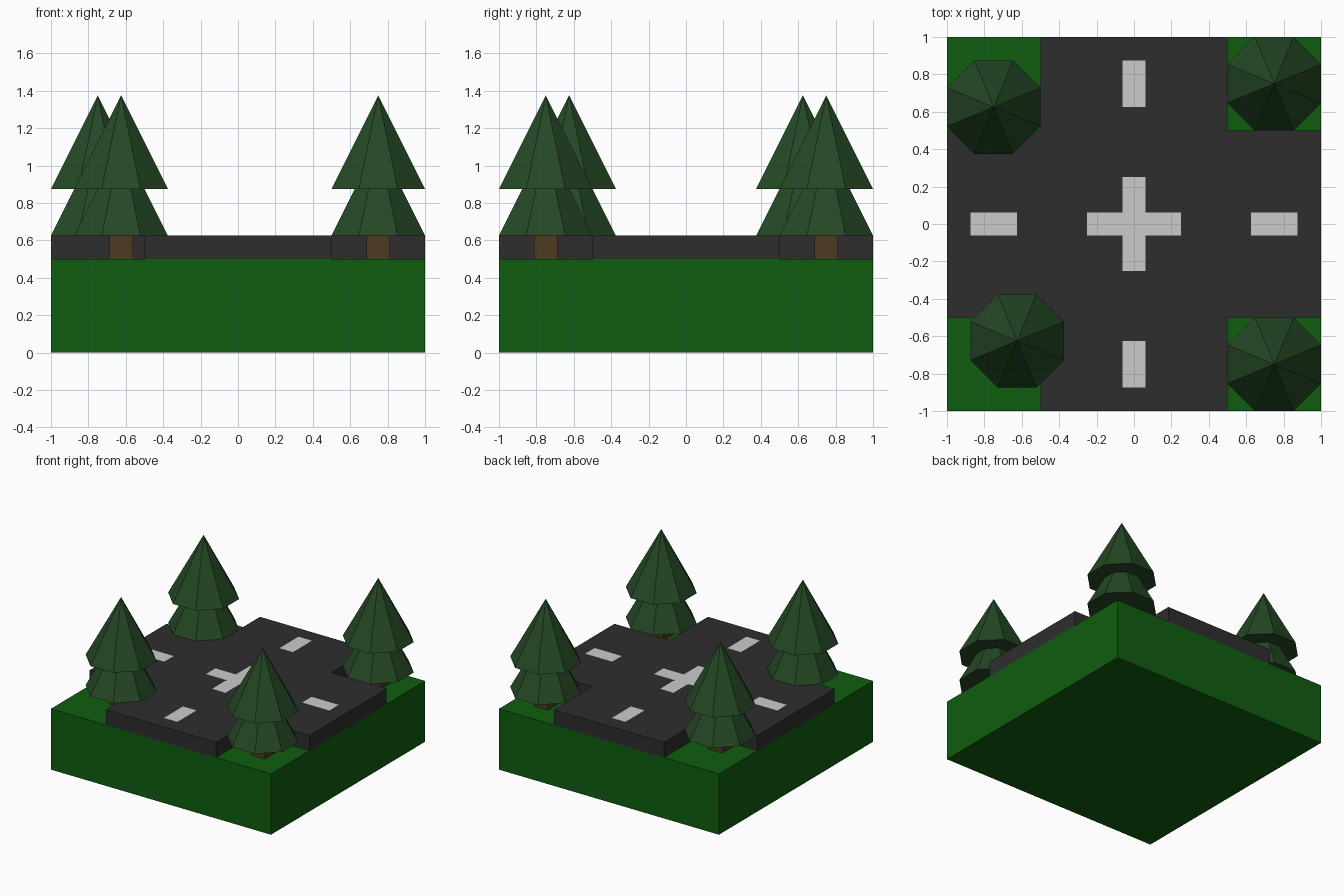
import bpy, bmesh, math

if "Cube" in bpy.data.objects:
    bpy.data.objects.remove(bpy.data.objects["Cube"])


def material(name, rgb):
    m = bpy.data.materials.new(name)
    m.diffuse_color = (*rgb, 1)
    m.use_nodes = True
    m.node_tree.nodes["Principled BSDF"].inputs["Base Color"].default_value = m.diffuse_color
    return m


GRASS = material("grass green", (0.005, 0.11, 0.005))
ASPHALT = material("asphalt grey", (0.027, 0.027, 0.027))
PAINT = material("road paint", (0.6, 0.6, 0.6))
BARK = material("bark brown", (0.075, 0.045, 0.013))
NEEDLES = material("needle green", (0.018, 0.065, 0.018))


def add_object(name, bm, mat):
    bmesh.ops.recalc_face_normals(bm, faces=bm.faces)
    mesh = bpy.data.meshes.new(name)
    bm.to_mesh(mesh)
    bm.free()
    mesh.materials.append(mat)
    ob = bpy.data.objects.new(name, mesh)
    bpy.context.collection.objects.link(ob)
    return ob


def prism(name, outline, z0, z1, mat):
    bm = bmesh.new()
    face = bm.faces.new([bm.verts.new((x, y, z0)) for x, y in outline])
    top = bmesh.ops.extrude_face_region(bm, geom=[face], use_keep_orig=True)["geom"]
    verts = [v for v in top if isinstance(v, bmesh.types.BMVert)]
    bmesh.ops.translate(bm, verts=verts, vec=(0, 0, z1 - z0))
    return add_object(name, bm, mat)


def rect(x, y, w, d):
    return [(x - w / 2, y - d / 2), (x + w / 2, y - d / 2),
            (x + w / 2, y + d / 2), (x - w / 2, y + d / 2)]


def cross(length, width):
    # plus-shaped outline made by turning one arm four times
    pts = []
    for c, s in ((1, 0), (0, 1), (-1, 0), (0, -1)):
        for x, y in ((length, -width), (length, width), (width, width)):
            pts.append((x * c - y * s, x * s + y * c))
    return pts


def cone(name, x, y, z0, height, apothem, mat):
    bm = bmesh.new()
    r = apothem / math.cos(math.pi / 8)
    ring = [bm.verts.new((x + r * math.cos((i + 0.5) * math.pi / 4),
                          y + r * math.sin((i + 0.5) * math.pi / 4), z0)) for i in range(8)]
    tip = bm.verts.new((x, y, z0 + height))
    bm.faces.new(ring)
    for i in range(8):
        bm.faces.new((ring[i], ring[(i + 1) % 8], tip))
    return add_object(name, bm, mat)


# Ground block and raised crossroads
prism("ground_block", rect(0, 0, 2, 2), 0, 0.5, GRASS)
prism("crossroads", cross(1, 0.5), 0.5, 0.625, ASPHALT)

# Painted markings
prism("centre_marking", cross(0.25, 0.0625), 0.625, 0.627, PAINT)
for side in (-1, 1):
    prism("lane_dash_x", rect(side * 0.75, 0, 0.25, 0.125), 0.625, 0.627, PAINT)
    prism("lane_dash_y", rect(0, side * 0.75, 0.125, 0.25), 0.625, 0.627, PAINT)

# Trees: square trunk and two stacked eight-sided cones
for x, y in ((-0.75, 0.625), (0.75, 0.75), (0.75, -0.75), (-0.625, -0.625)):
    prism("tree_trunk", rect(x, y, 0.125, 0.125), 0.5, 0.635, BARK)
    cone("lower_branches", x, y, 0.625, 0.5, 0.25, NEEDLES)
    cone("upper_branches", x, y, 0.875, 0.5, 0.25, NEEDLES)
